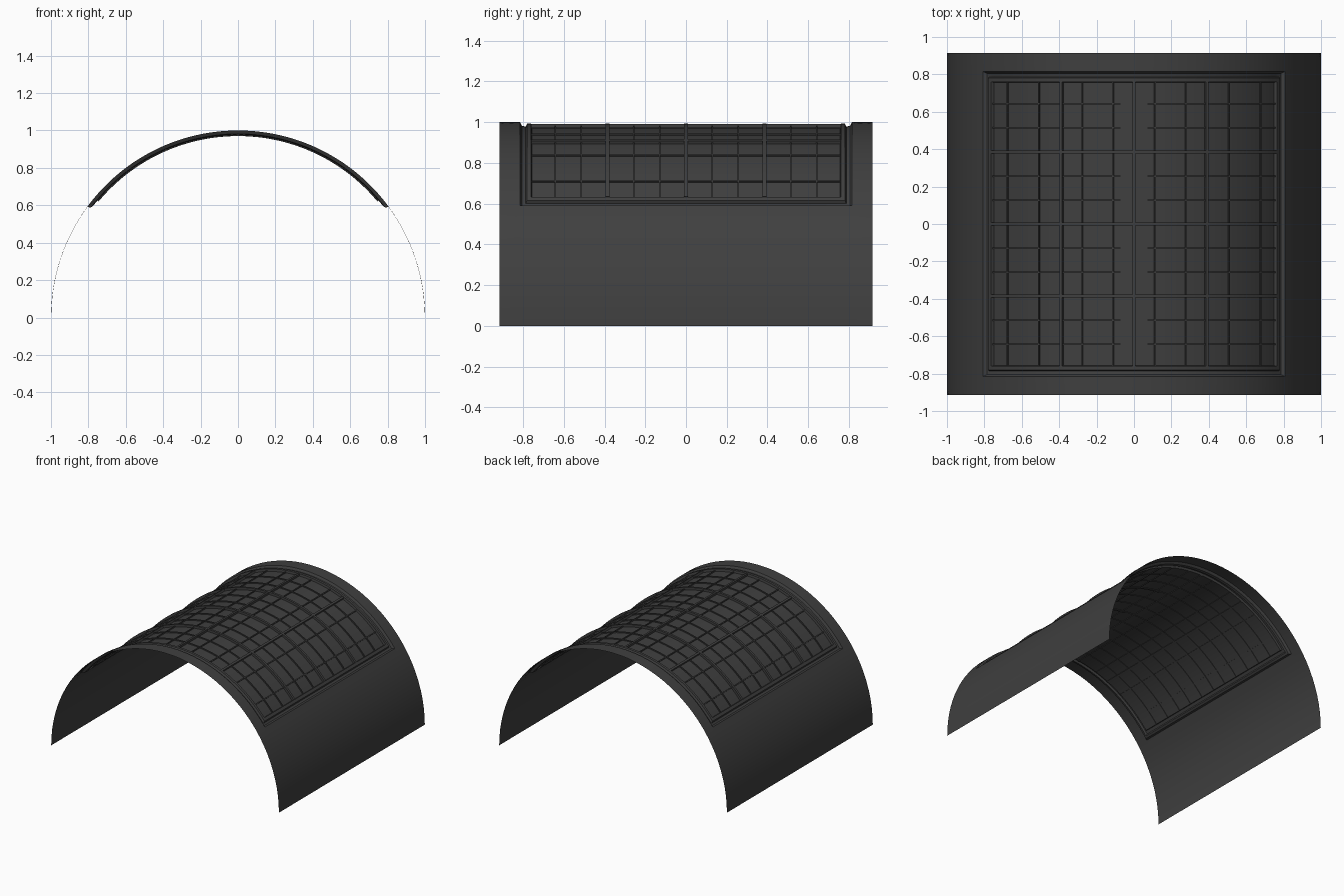
import bpy, bmesh, math

if "Cube" in bpy.data.objects:
    bpy.data.objects.remove(bpy.data.objects["Cube"])

mat = bpy.data.materials.new("dark_grey")
mat.diffuse_color = (0.05, 0.05, 0.05, 1)
mat.use_nodes = True
mat.node_tree.nodes["Principled BSDF"].inputs["Base Color"].default_value = mat.diffuse_color


def P(a, y, r):
    """Point on the vault: angle from the crown (degrees), length, radius."""
    t = math.radians(a)
    return (r * math.sin(t), y, r * math.cos(t))


def finish(bm, name, recalc=True):
    bmesh.ops.remove_doubles(bm, verts=bm.verts, dist=1e-5)
    if recalc:
        bmesh.ops.recalc_face_normals(bm, faces=bm.faces)
    me = bpy.data.meshes.new(name)
    bm.to_mesh(me)
    bm.free()
    ob = bpy.data.objects.new(name, me)
    bpy.context.collection.objects.link(ob)
    me.materials.append(mat)
    bpy.context.view_layer.objects.active = ob
    ob.select_set(True)
    bpy.ops.object.shade_smooth_by_angle(angle=math.radians(25))
    ob.select_set(False)
    return ob


def ring(bm, a, y, r, n=48, m=8):
    """Rectangular loop wrapped on the vault."""
    pts = [(-a + 2 * a * i / n, -y) for i in range(n)]
    pts += [(a, -y + 2 * y * i / m) for i in range(m)]
    pts += [(a - 2 * a * i / n, y) for i in range(n)]
    pts += [(-a, y - 2 * y * i / m) for i in range(m)]
    return [bm.verts.new(P(p, q, r)) for p, q in pts]


def loft(name, loops):
    bm = bmesh.new()
    rs = [ring(bm, *l) for l in loops]
    for A, B in zip(rs, rs[1:]):
        for i in range(len(A)):
            j = (i + 1) % len(A)
            bm.faces.new((A[i], A[j], B[j], B[i]))
    return finish(bm, name, False)


def sheet(name, a, y, r, n=48):
    bm = bmesh.new()
    prev = None
    for i in range(n + 1):
        t = -a + 2 * a * i / n
        cur = [bm.verts.new(P(t, s * y, r)) for s in (-1, 1)]
        if prev:
            bm.faces.new((prev[0], cur[0], cur[1], prev[1]))
        prev = cur
    return finish(bm, name, False)


def add_bar(bm, a0, a1, y0, y1, r0, r1, n=1):
    """Curved box between two angles."""
    prev = None
    for i in range(n + 1):
        t = a0 + (a1 - a0) * i / n
        cur = [bm.verts.new(P(t, y, r)) for y, r in
               ((y0, r0), (y1, r0), (y1, r1), (y0, r1))]
        if prev:
            for k in range(4):
                bm.faces.new((prev[k], prev[(k + 1) % 4], cur[(k + 1) % 4], cur[k]))
        else:
            bm.faces.new(cur)
        prev = cur
    bm.faces.new(prev[::-1])


# Outer vault sheet around the window
A0, Y0 = 53.8, 0.815
loft("vault_shell", [(90 + (A0 - 90) * k / 12, 0.915 + (Y0 - 0.915) * k / 12, 1.0)
                     for k in range(13)])

# Groove and raised window frame
loft("window_frame", [(A0, Y0, 1.0), (53.2, 0.805, 0.982), (52.2, 0.787, 0.978),
                      (51.7, 0.78, 0.993), (50.4, 0.76, 0.993), (50.2, 0.757, 0.975)])

# Glazing
sheet("glazing", 50.2, 0.757, 0.975)

A, Y = 50.3, 0.758


def long_bars(name, xs, w, r0, r1):
    bm = bmesh.new()
    for x in xs:
        for s in ((-1, 1) if x else (1,)):
            a = s * math.degrees(math.asin(x))
            d = math.degrees(w / 2)
            add_bar(bm, a - d, a + d, -Y, Y, r0, r1)
    finish(bm, name)


def arch_bars(name, ys, w, r0, r1):
    bm = bmesh.new()
    for y in ys:
        add_bar(bm, -A, A, y - w / 2, y + w / 2, r0, r1, 48)
    finish(bm, name)


# Main bars and thin glazing bars
long_bars("main_long_bars", (0, 0.395), 0.016, 0.970, 0.992)
arch_bars("main_arch_bars", (-0.385, 0, 0.385), 0.018, 0.970, 0.993)
long_bars("thin_long_bars", (0.115, 0.283, 0.52, 0.69), 0.008, 0.971, 0.983)
arch_bars("thin_arch_bars", [-0.77 + 0.385 * b + 0.1283 * k
                             for b in range(4) for k in (1, 2)], 0.008, 0.971, 0.983)
